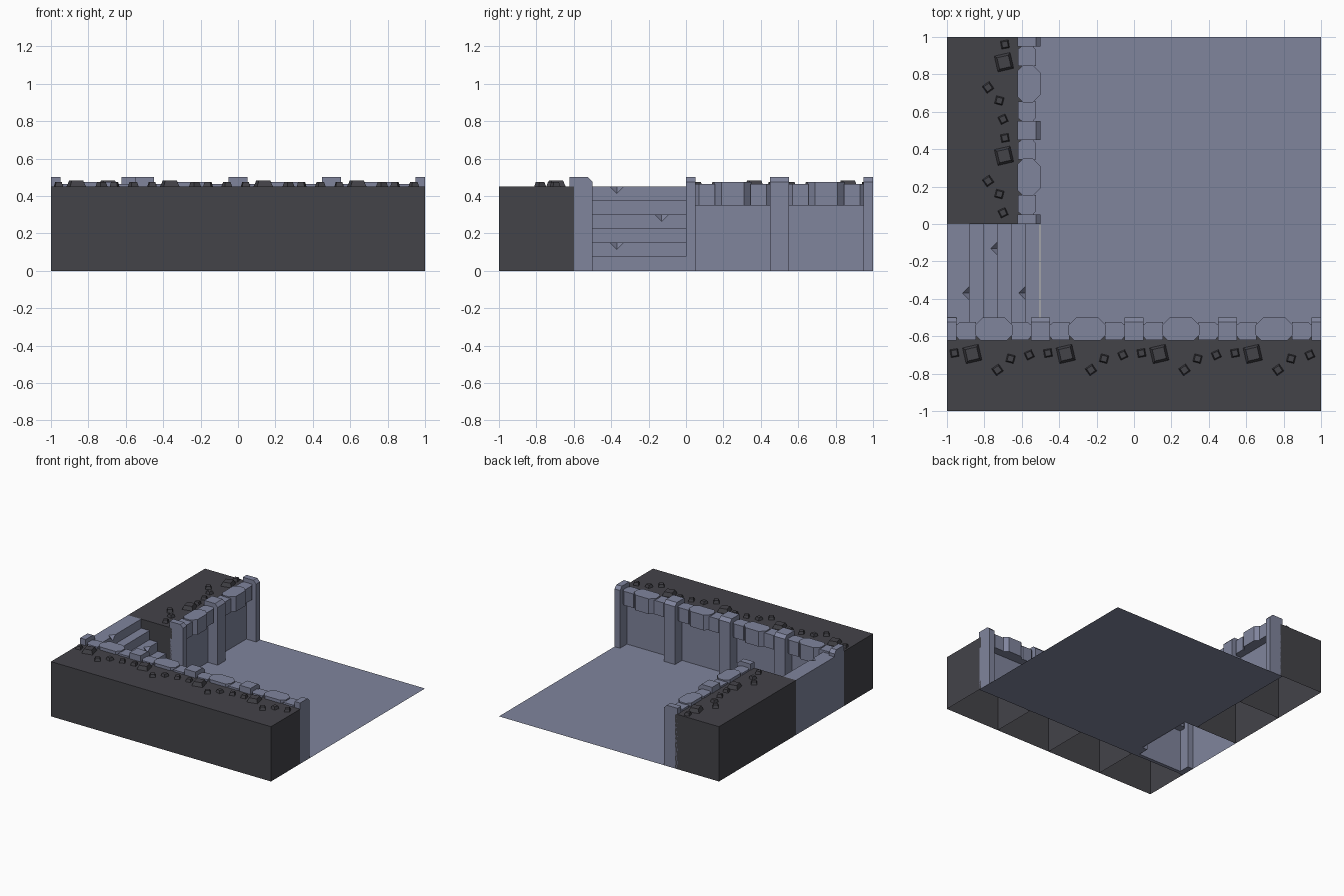
import bpy, bmesh, math
from mathutils import Matrix, Vector

if "Cube" in bpy.data.objects:
    bpy.data.objects.remove(bpy.data.objects["Cube"])


def material(name, rgb):
    m = bpy.data.materials.new(name)
    m.diffuse_color = (*rgb, 1)
    m.use_nodes = True
    m.node_tree.nodes["Principled BSDF"].inputs["Base Color"].default_value = m.diffuse_color
    return m


STONE = material("blue_grey_stone", (0.215, 0.232, 0.335))
EARTH = material("dark_earth", (0.057, 0.056, 0.066))


def finish(bm, name, mat, matrix=Matrix(), recalc=True):
    if recalc:
        bmesh.ops.remove_doubles(bm, verts=bm.verts, dist=1e-5)
        bmesh.ops.recalc_face_normals(bm, faces=bm.faces)
    me = bpy.data.meshes.new(name)
    bm.to_mesh(me)
    bm.free()
    me.materials.append(mat)
    ob = bpy.data.objects.new(name, me)
    ob.matrix_world = matrix
    bpy.context.collection.objects.link(ob)
    return ob


def face(bm, pts):
    return bm.faces.new([bm.verts.new(p) for p in pts])


def prism(bm, pts, vec, open_base=False):
    """Extrude a flat outline along vec."""
    v = Vector(vec)
    a = [bm.verts.new(p) for p in pts]
    b = [bm.verts.new(Vector(p) + v) for p in pts]
    n = len(pts)
    if not open_base:
        bm.faces.new(a[::-1])
    bm.faces.new(b)
    for i in range(n):
        j = (i + 1) % n
        bm.faces.new((a[i], a[j], b[j], b[i]))


def rect(u0, u1, v0, v1, z):
    return [(u0, v0, z), (u1, v0, z), (u1, v1, z), (u0, v1, z)]


def wall_run(label, n, matrix):
    """A bank with retaining wall, n modules of 0.5 along local x, facing +y."""
    length = n * 0.5
    # earth bank: hollow boxes, open below
    for i in range(n):
        bm = bmesh.new()
        prism(bm, rect(i * .5, i * .5 + .5, -1, -.6, 0), (0, 0, .45), True)
        finish(bm, f"{label}_earth_bank", EARTH, matrix)

    # recessed wall panel
    bm = bmesh.new()
    prism(bm, rect(0, length, -.62, -.59, 0), (0, 0, .36))
    finish(bm, f"{label}_wall_panel", STONE, matrix)

    # pillars with a sloped front top edge; end ones are halved
    bm = bmesh.new()
    for i in range(n + 1):
        u0, u1 = max(0, i * .5 - .05), min(length, i * .5 + .05)
        side = [(u0, -.622, 0), (u0, -.5, 0), (u0, -.5, .475),
                (u0, -.525, .5), (u0, -.622, .5)]
        prism(bm, side, (u1 - u0, 0, 0))
    finish(bm, f"{label}_pillars", STONE, matrix)

    # coping: one large octagonal stone flanked by two smaller ones
    bm = bmesh.new()
    for i in range(n):
        c = i * .5 + .25
        big = [(c + s * x, y, .35) for s, x, y in (
            (-1, .10, -.592), (-1, .07, -.622), (1, .07, -.622), (1, .10, -.592),
            (1, .10, -.54), (1, .06, -.5), (-1, .06, -.5), (-1, .10, -.54))]
        prism(bm, big, (0, 0, .125))
        for s in (-1, 1):
            small = [(c + s * x, y, .35) for x, y in (
                (.095, -.62), (.185, -.62), (.2, -.6),
                (.2, -.54), (.18, -.523), (.095, -.523))]
            prism(bm, small, (0, 0, .115))
    finish(bm, f"{label}_coping_stones", STONE, matrix)

    # loose rubble on top of the bank
    bm = bmesh.new()
    for i in range(n):
        for u, v, size, turn in ((.04, -.69, .042, 10), (.135, -.695, .085, 13),
                                 (.27, -.78, .045, 35), (.34, -.72, .042, -15),
                                 (.44, -.70, .042, 25)):
            h = .015 + size * .2
            m = (Matrix.Translation((i * .5 + u, v, .45 + h / 2))
                 @ Matrix.Rotation(math.radians(turn + 45), 4, 'Z'))
            bmesh.ops.create_cone(bm, cap_ends=True, segments=4, depth=h,
                                  radius1=size * .72, radius2=size * .52, matrix=m)
    finish(bm, f"{label}_rubble", EARTH, matrix)


wall_run("front", 4, Matrix.Translation((-1, 0, 0)))
wall_run("left", 2, Matrix.Translation((0, 1, 0)) @ Matrix.Rotation(-math.pi / 2, 4, 'Z'))

# floor sheet, reaching under both walls but not the stairs
bm = bmesh.new()
face(bm, rect(-.5, 1, -.6, 1, 0))
face(bm, rect(-.6, -.5, 0, 1, 0))
finish(bm, "floor", STONE, recalc=False)

# staircase rising towards -x, with chipped step edges
bm = bmesh.new()
Y0, Y1, R, D = -.6, 0, .075, .036
chips = {1: -.37, 3: -.13, 5: -.37}
for k in range(6):
    x, z = -.505 - k * R, (k + 1) * R
    back = -1 if k == 5 else x - R
    tread = [(back, Y0, z), (x, Y0, z), (x, Y1, z), (back, Y1, z)]
    riser = [(x, Y0, z - R), (x, Y1, z - R), (x, Y1, z), (x, Y0, z)]
    if k in chips:
        c = chips[k]
        lo, hi = (x, c - D, z), (x, c + D, z)
        top, low = (x - D, c, z), (x, c, z - D)
        tread[2:2] = [lo, top, hi]
        riser[3:3] = [hi, low, lo]
        face(bm, (lo, low, top))
        face(bm, (low, hi, top))
    face(bm, tread)
    face(bm, riser)
face(bm, [(-1, Y0, 0), (-1, Y0, .45), (-1, Y1, .45), (-1, Y1, 0)])
finish(bm, "staircase", STONE, recalc=False)
